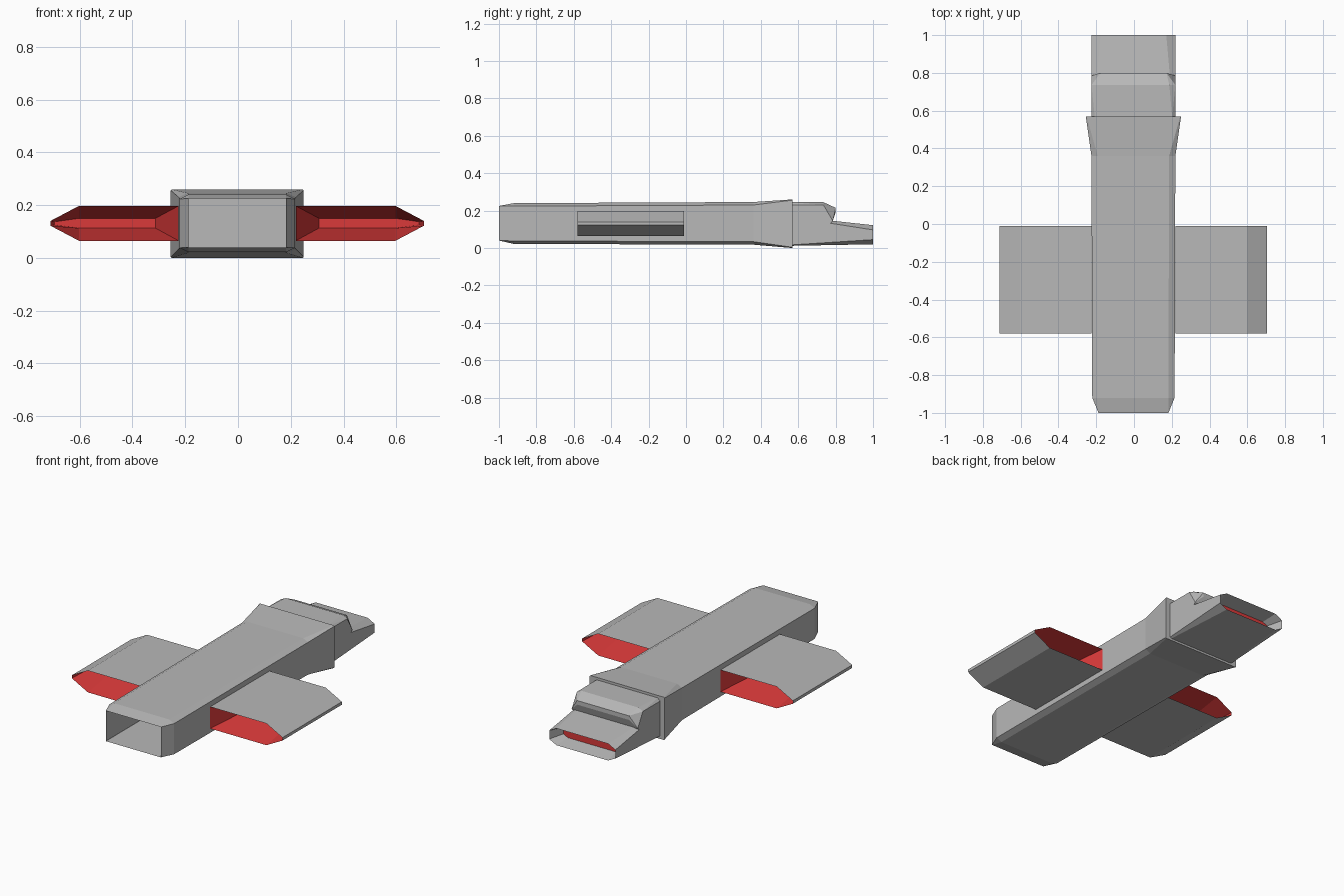
import bpy, bmesh

if "Cube" in bpy.data.objects:
    bpy.data.objects.remove(bpy.data.objects["Cube"])

def material(name, rgb):
    m = bpy.data.materials.new(name)
    m.diffuse_color = (*rgb, 1)
    m.use_nodes = True
    m.node_tree.nodes["Principled BSDF"].inputs["Base Color"].default_value = m.diffuse_color
    return m

GREY = material("grey hull", (0.48, 0.48, 0.48))
RED = material("glowing red", (0.70, 0.041, 0.041))
CX = -0.003  # slight sideways offset of the hull


def finish(bm, name):
    bmesh.ops.remove_doubles(bm, verts=bm.verts, dist=0.0005)
    bmesh.ops.recalc_face_normals(bm, faces=bm.faces)
    me = bpy.data.meshes.new(name)
    bm.to_mesh(me)
    bm.free()
    me.materials.append(GREY)
    me.materials.append(RED)
    ob = bpy.data.objects.new(name, me)
    bpy.context.collection.objects.link(ob)
    return ob


def loft(name, rings, red_spans=(), red_caps=(False, False)):
    """Skin a list of equal rings and cap both ends."""
    bm = bmesh.new()
    vs = [[bm.verts.new(p) for p in r] for r in rings]
    n = len(vs[0])
    for k, (a, b) in enumerate(zip(vs, vs[1:])):
        for i in range(n):
            j = (i + 1) % n
            f = bm.faces.new((a[i], a[j], b[j], b[i]))
            f.material_index = int(k in red_spans)
    for ring, red in ((vs[0], red_caps[0]), (vs[-1], red_caps[1])):
        bm.faces.new(ring).material_index = int(red)
    return finish(bm, name)


def octagon(y, hx, z0, z1, bx=0.0, bz=0.0):
    """Box section with bevelled corners at depth y."""
    pts = [(hx - bx, z0), (hx, z0 + bz), (hx, z1 - bz), (hx - bx, z1),
           (bx - hx, z1), (-hx, z1 - bz), (-hx, z0 + bz), (bx - hx, z0)]
    return [(x + CX, y, z) for x, z in pts]


# Main hull: open front tunnel, bevelled nose, long body, flared collar
loft("main_hull", [
    octagon(-0.40, 0.185, 0.04, 0.225),
    octagon(-1.00, 0.185, 0.04, 0.225, 0.0005, 0.0005),
    octagon(-0.92, 0.218, 0.022, 0.24, 0.033, 0.016),
    octagon(0.36, 0.222, 0.018, 0.246, 0.033, 0.016),
    octagon(0.57, 0.252, 0.0, 0.26, 0.004, 0.004),
])

# Tail: tapering lower section with a shallow recessed exhaust
loft("tail_exhaust", [
    octagon(0.565, 0.222, 0.012, 0.17, 0.01, 0.005),
    octagon(1.00, 0.222, 0.02, 0.122, 0.048, 0.025),
    octagon(0.91, 0.19, 0.035, 0.105, 0.03, 0.015),
], red_caps=(False, True))

# Raised rear block with chamfered back corners
bm = bmesh.new()
for s in (-1, 1):
    for x, y, z in ((0.222, 0.565, 0.06), (0.222, 0.565, 0.23), (0.205, 0.565, 0.245),
                    (0.222, 0.735, 0.23), (0.19, 0.735, 0.245), (0.175, 0.80, 0.215),
                    (0.175, 0.80, 0.19), (0.17, 0.78, 0.145), (0.222, 0.785, 0.145),
                    (0.222, 0.70, 0.06)):
        bm.verts.new((s * x + CX, y, z))
bmesh.ops.convex_hull(bm, input=bm.verts)
finish(bm, "rear_block")


# Side pods: hollow wings, each end funnelling into a narrow red slot
def wing_ring(side, y, root, z0, z1, shoulder, tip, t0, t1):
    pts = [(root, z0), (shoulder, z0), (tip, t0), (tip, t1), (shoulder, z1), (root, z1)]
    return [(side * x + CX, y, z) for x, z in pts]


for side, name in ((-1, "left_wing"), (1, "right_wing")):
    outer = (0.222, 0.065, 0.197, 0.60, 0.708, 0.122, 0.14)
    slot = (0.31, 0.113, 0.15, 0.60, 0.69, 0.125, 0.137)
    loft(name, [
        wing_ring(side, -0.30, *slot),
        wing_ring(side, -0.58, *outer),
        wing_ring(side, -0.01, *outer),
        wing_ring(side, -0.29, *slot),
    ], red_spans=(0, 2), red_caps=(True, True))
